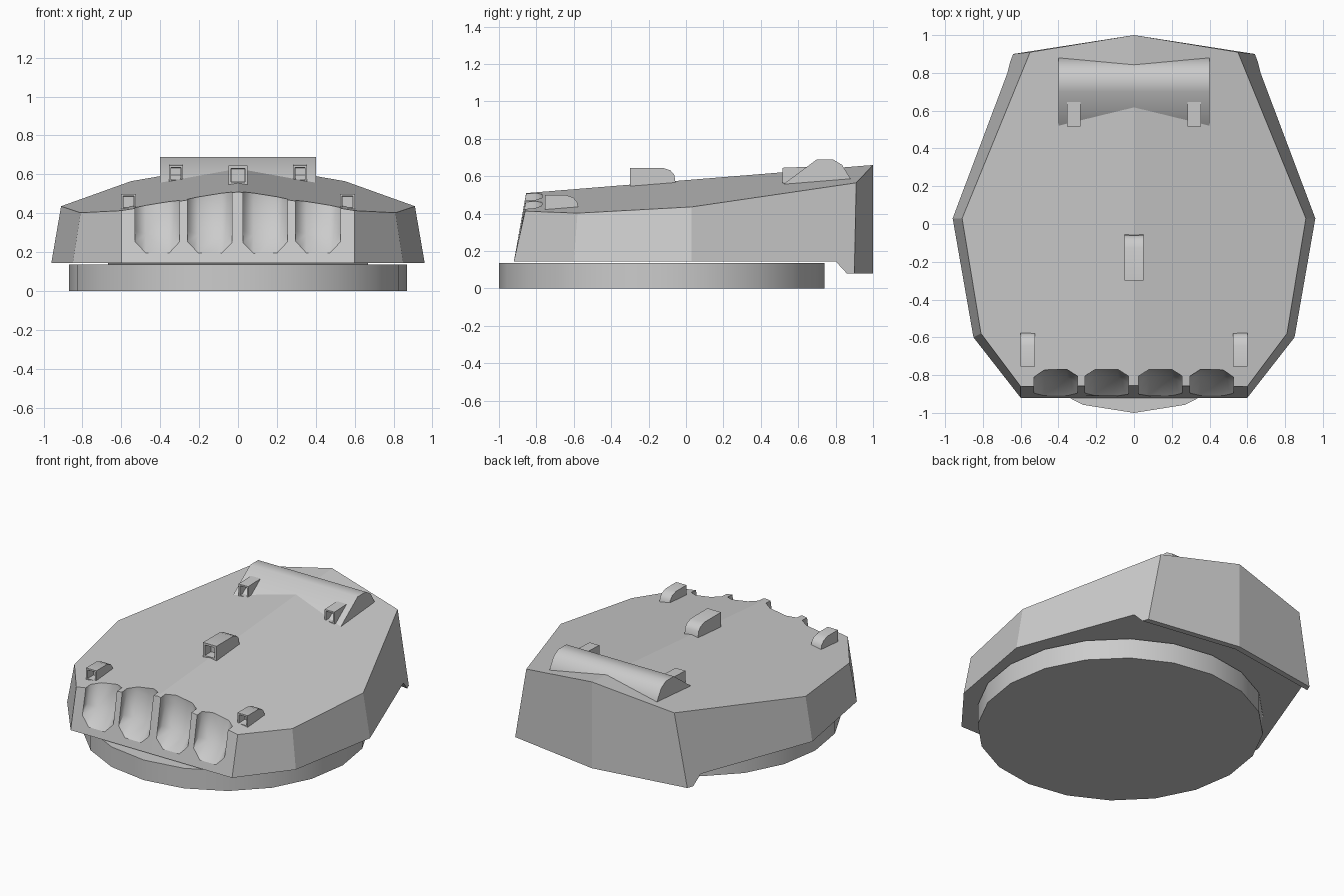
import bpy, bmesh, math
from mathutils import Matrix

cube = bpy.data.objects.get("Cube")
if cube:
    bpy.data.objects.remove(cube, do_unlink=True)

grey = bpy.data.materials.new("hull_grey")
grey.use_nodes = True
COLOUR = (0.6, 0.6, 0.6, 1)
grey.diffuse_color = COLOUR
grey.node_tree.nodes["Principled BSDF"].inputs["Base Color"].default_value = COLOUR


def finish(bm, name, smooth=None):
    bmesh.ops.recalc_face_normals(bm, faces=bm.faces)
    mesh = bpy.data.meshes.new(name)
    bm.to_mesh(mesh)
    bm.free()
    mesh.materials.append(grey)
    obj = bpy.data.objects.new(name, mesh)
    bpy.context.collection.objects.link(obj)
    bpy.ops.object.select_all(action='DESELECT')
    obj.select_set(True)
    bpy.context.view_layer.objects.active = obj
    if smooth:
        bpy.ops.object.shade_smooth_by_angle(angle=math.radians(smooth))
    return obj


def roof(x, y):
    return 0.579 + 0.081 * y - 0.16 * abs(x)


def prism(bm, profile, x, half):
    """Extrude a (y, z) profile along x."""
    face = bm.faces.new([bm.verts.new((x - half, y, z)) for y, z in profile])
    new = bmesh.ops.extrude_face_region(bm, geom=[face])["geom"]
    bmesh.ops.translate(bm, vec=(2 * half, 0, 0),
                        verts=[v for v in new if isinstance(v, bmesh.types.BMVert)])
    bmesh.ops.recalc_face_normals(bm, faces=bm.faces)


# Round base ring
bm = bmesh.new()
bmesh.ops.create_cone(bm, cap_ends=True, segments=20, radius1=0.87, radius2=0.87, depth=0.135,
                      matrix=Matrix.Translation((0, -0.13, 0.0675)))
finish(bm, "base_ring", 30)

# Faceted armoured body: one half, mirrored
bm = bmesh.new()
F = 0.145
top = [bm.verts.new((x, y, roof(x, y))) for x, y in
       [(0, -0.855), (0.6, -0.86), (0.81, -0.58), (0.91, 0.03), (0.55, 0.91), (0, 1)]]
low = [bm.verts.new((x, y, F)) for x, y in
       [(0, -0.92), (0.6, -0.92), (0.85, -0.6), (0.96, 0.03), (0.67, 0.8), (0, 0.9)]]
lip = [bm.verts.new((x, y, 0.08)) for x, y in
       [(0.655, 0.86), (0.64, 0.9), (0, 1), (0, 0.96)]]
bm.faces.new(top)
bm.faces.new(low)
for i in range(3):
    bm.faces.new([low[i], low[i + 1], top[i + 1], top[i]])
bm.faces.new([low[3], low[4], lip[0], lip[1], top[4], top[3]])
bm.faces.new([lip[1], lip[2], top[5], top[4]])
bm.faces.new([low[4], lip[0], lip[3], low[5]])
bm.faces.new(lip)
bmesh.ops.mirror(bm, geom=bm.verts[:] + bm.edges[:] + bm.faces[:], axis='X', merge_dist=0.0005)
body = finish(bm, "armoured_body")

# Four scooped gun ports cut through the front edge of the roof
bm = bmesh.new()
flat = [(-0.77, 0.65), (-0.77, 0.45), (-0.81, 0.29), (-0.95, 0.155)]
side = [(-0.805, 0.65), (-0.805, 0.45), (-0.84, 0.31), (-0.95, 0.2)]
for cx in (-0.415, -0.145, 0.14, 0.412):
    rings = []
    for (fy, fz), (sy, sz) in zip(flat, side):
        section = [(-0.115, -1, sz), (-0.115, sy, sz), (-0.06, fy, fz),
                   (0.06, fy, fz), (0.115, sy, sz), (0.115, -1, sz)]
        rings.append([bm.verts.new((cx + x, y, z)) for x, y, z in section])
    for a, b in zip(rings, rings[1:]):
        for i in range(6):
            j = (i + 1) % 6
            bm.faces.new([a[i], a[j], b[j], b[i]])
    bm.faces.new(rings[0])
    bm.faces.new(rings[-1])
cutter = finish(bm, "gun_port_cutter", 60)
cutter.hide_render = True
cut = body.modifiers.new("gun_ports", 'BOOLEAN')
cut.operation = 'DIFFERENCE'
cut.solver = 'EXACT'
cut.object = cutter
bpy.context.view_layer.objects.active = body
bpy.ops.object.modifier_apply(modifier=cut.name)
bpy.data.objects.remove(cutter, do_unlink=True)

# Rangefinder housing lying across the rear roof
bm = bmesh.new()
prism(bm, [(0.52, 0.557), (0.70, 0.69), (0.785, 0.69), (0.835, 0.66),
           (0.88, 0.586), (0.88, 0.54), (0.52, 0.54)], 0, 0.40)
finish(bm, "rangefinder_housing", 50)


def sight_hood(name, x, half, y0, y1, height, rounded):
    """Small hood with a hollow front window."""
    base = roof(x, y0) - 0.008
    if rounded:
        r = 0.07
        back = [(y1 - r, height), (y1 - r * 0.4, height - r * 0.2),
                (y1 - r * 0.1, height - r * 0.55), (y1, base + 0.01)]
    else:
        back = [(y1, height + 0.005)]
    bm = bmesh.new()
    prism(bm, [(y0, base), (y0, height)] + back + [(y1, base)], x, half)
    front = min(bm.faces, key=lambda f: f.calc_center_median().y)
    bmesh.ops.inset_region(bm, faces=[front], thickness=half * 0.4)
    bmesh.ops.inset_region(bm, faces=[front], thickness=half * 0.08, depth=-0.06)
    finish(bm, name, 35)


sight_hood("centre_sight_hood", 0, 0.05, -0.30, -0.055, 0.645, True)
for label, s in (("left", 1), ("right", -1)):
    sight_hood(label + "_front_sight_hood", s * 0.563, 0.038, -0.755, -0.575, 0.5, True)
    sight_hood(label + "_rear_sight_hood", s * 0.32, 0.036, 0.515, 0.645, 0.645, False)
